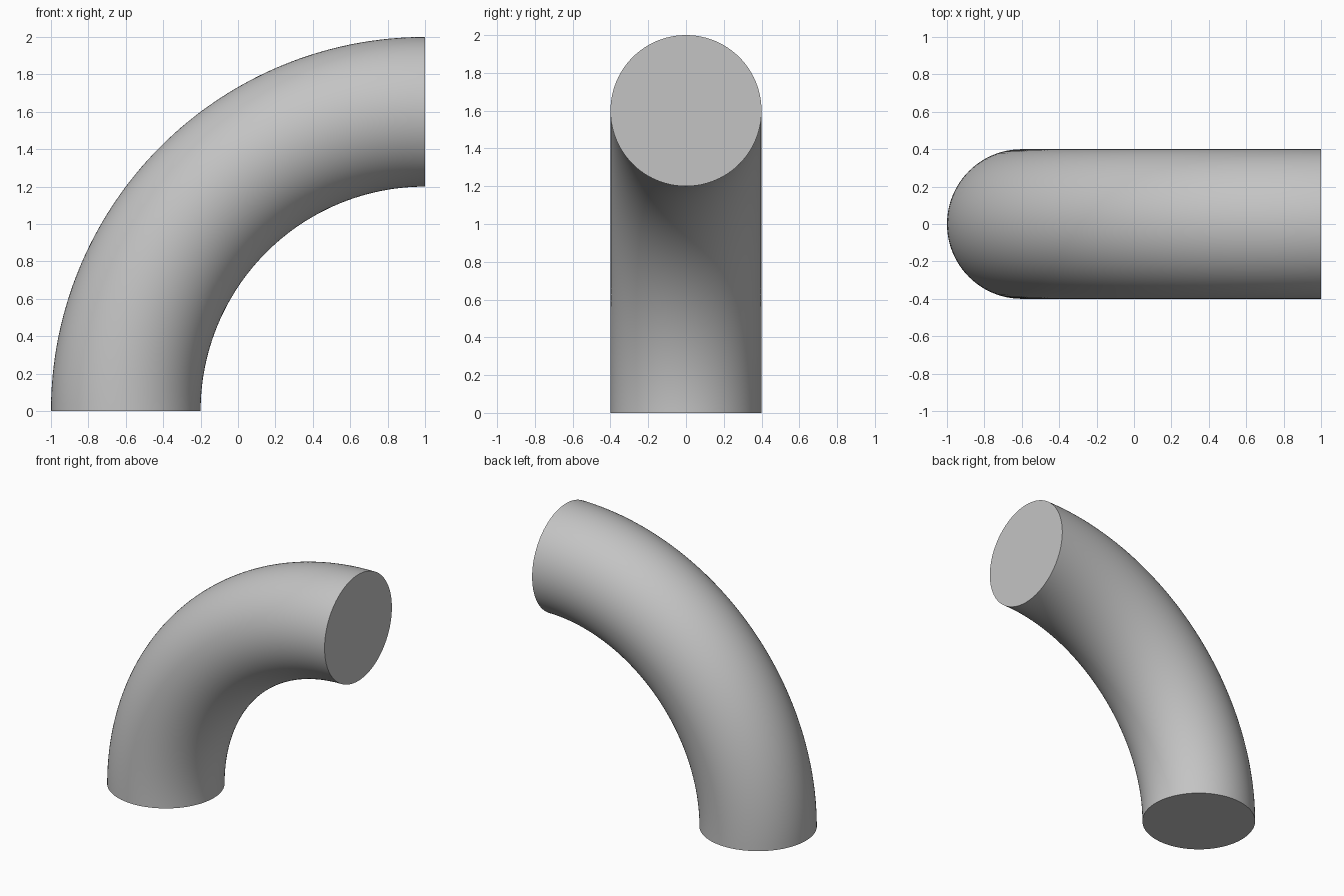
import bpy, bmesh, math
from mathutils import Matrix

cube = bpy.data.objects.get("Cube")
if cube:
    bpy.data.objects.remove(cube, do_unlink=True)

OUTER, WALL = 0.4, 0.015
BEND_CENTRE = (1.0, 0.0, 0.0)
BEND_RADIUS = 1.6
SIDES, STEPS = 96, 64

# Grey metal
grey = bpy.data.materials.new("grey_metal")
grey.use_nodes = True
colour = (0.55, 0.55, 0.55, 1.0)
grey.diffuse_color = colour
grey.node_tree.nodes["Principled BSDF"].inputs["Base Color"].default_value = colour

bm = bmesh.new()

# Outer and inner walls: circles swept a quarter turn around the bend centre
start = Matrix.Translation((BEND_CENTRE[0] - BEND_RADIUS, 0, 0))
for radius in (OUTER, OUTER - WALL):
    ring = bmesh.ops.create_circle(bm, cap_ends=False, segments=SIDES,
                                   radius=radius, matrix=start)["verts"]
    edges = list({e for v in ring for e in v.link_edges})
    bmesh.ops.spin(bm, geom=ring + edges, cent=BEND_CENTRE, axis=(0, 1, 0),
                   angle=math.pi / 2, steps=STEPS, use_duplicate=False)

# Flat rims joining the walls at both open ends
boundary = [e for e in bm.edges if e.is_boundary]
bottom = [e for e in boundary if all(abs(v.co.z) < 1e-4 for v in e.verts)]
side = [e for e in boundary if all(abs(v.co.x - 1) < 1e-4 for v in e.verts)]
for loops in (bottom, side):
    bmesh.ops.bridge_loops(bm, edges=loops)
bmesh.ops.recalc_face_normals(bm, faces=bm.faces[:])

# Pipe elbow
mesh = bpy.data.meshes.new("pipe_elbow")
bm.to_mesh(mesh)
bm.free()
mesh.materials.append(grey)
elbow = bpy.data.objects.new("pipe_elbow", mesh)
bpy.context.collection.objects.link(elbow)
bpy.ops.object.select_all(action="DESELECT")
elbow.select_set(True)
bpy.context.view_layer.objects.active = elbow
bpy.ops.object.shade_smooth_by_angle(angle=math.radians(30))
